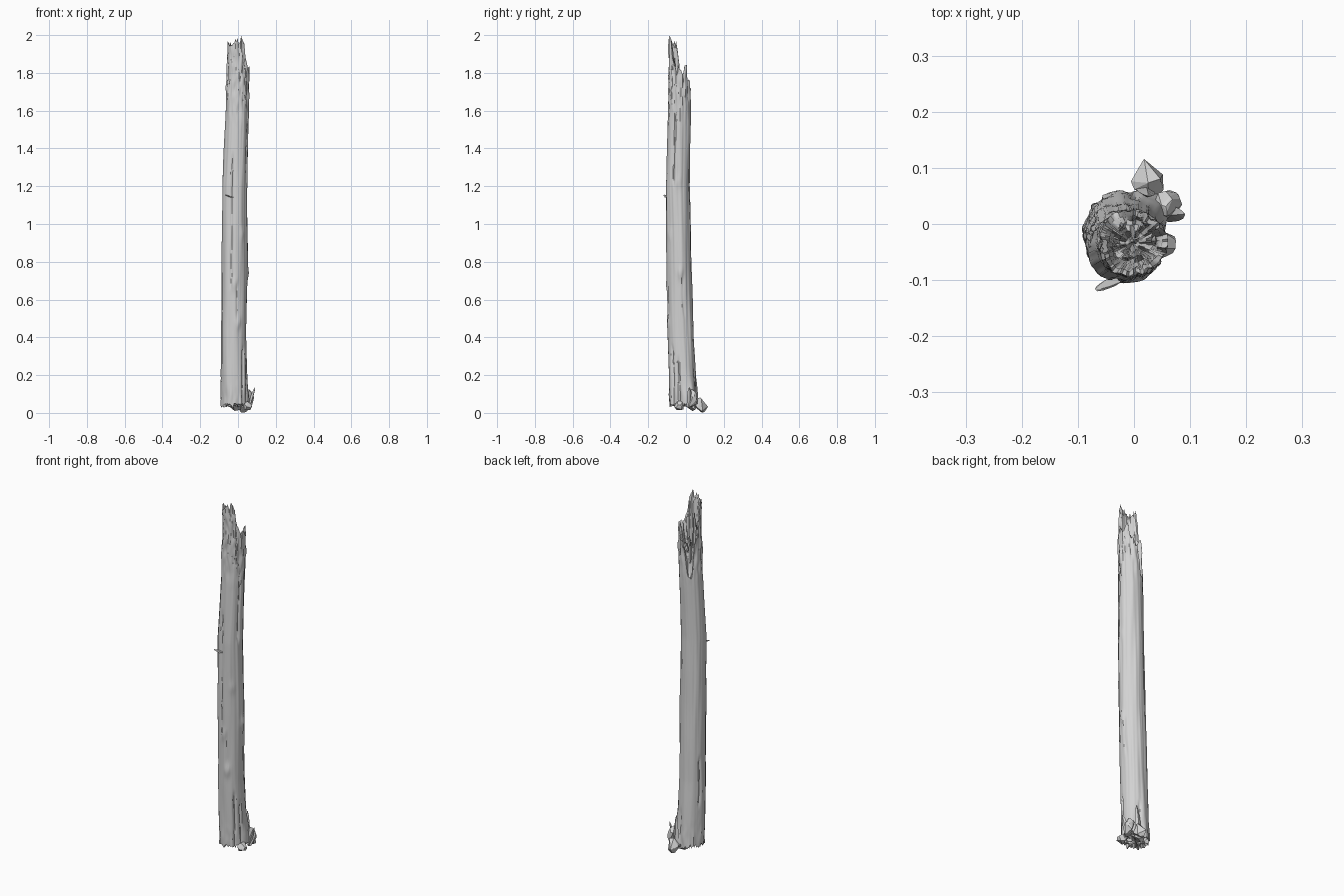
import bpy, bmesh, math, random
from mathutils import Vector, noise

random.seed(4)
cube = bpy.data.objects.get("Cube")
if cube:
    bpy.data.objects.remove(cube, do_unlink=True)

wood = bpy.data.materials.new("weathered grey wood")
wood.use_nodes = True
wood.diffuse_color = (0.65, 0.65, 0.65, 1)
wood.node_tree.nodes["Principled BSDF"].inputs["Base Color"].default_value = (0.65, 0.65, 0.65, 1)

SEGS, LEVELS = 84, 130
# height, centre x, centre y, radius x, radius y
SPINE = [(0, -.02, -.012, .07, .074), (.4, -.022, -.028, .067, .068), (.8, -.018, -.036, .067, .065),
         (1.2, -.018, -.044, .066, .063), (1.6, -.004, -.035, .061, .059),
         (1.8, 0, -.035, .059, .055), (2, -.006, -.038, .055, .052)]
# broken rim height by angle in degrees
RIM = [(0, 1.84), (25, 1.8), (40, 1.86), (62, 1.76), (90, 1.72), (112, 1.55), (130, 1.56), (145, 1.74),
       (175, 1.8), (190, 1.95), (205, 1.98), (222, 1.95), (248, 1.96), (262, 1.98), (280, 1.97),
       (298, 2), (312, 1.97), (322, 1.86), (345, 1.8), (360, 1.84)]
# angle, low end, high end, depth of the bark cracks
CRACKS = [(255, .65, 1.38, .007), (284, .45, .7, .006), (340, 1.2, 1.62, .007), (315, 0, .36, .009),
          (345, 0, .3, .008), (158, .25, .55, .007), (15, .5, .75, .004), (70, .05, .25, .006)]
# angle, height, bulge of the knots
KNOTS = [(266, .68, .006), (288, .48, .009), (2, .74, .007), (0, 1.22, .004), (310, .95, .004)]


def lookup(table, key):
    for a, b in zip(table, table[1:]):
        if key <= b[0]:
            t = (key - a[0]) / (b[0] - a[0])
            return [p + (q - p) * t for p, q in zip(a[1:], b[1:])]
    return list(table[-1][1:])


def bell(x, width):
    return math.exp(-(x / width) ** 2)


def turn(a, b):
    return (a - b + 180) % 360 - 180


def bark(deg, z):
    """Bumps, cracks, knots and root flare added to the trunk radius."""
    c, s = math.cos(math.radians(deg)), math.sin(math.radians(deg))
    d = .004 * noise.noise((c * 2, s * 2, z * 3)) + .0025 * noise.noise((c * 7, s * 7, z * 2))
    rough = min(1, max(0, (z - 1.5) / .2) + max(0, (.2 - z) / .2))
    d += rough * .008 * noise.noise((c * 4, s * 4, z * 16))
    for ang, low, high, depth in CRACKS:
        if low < z < high:
            sway = 7 * noise.noise((ang, z * 7, 0))
            fade = min(1, (z - low) / .04, (high - z) / .04)
            d -= depth * fade * bell(turn(deg, ang + sway), 5)
    for ang, height, bulge in KNOTS:
        d += bulge * bell(turn(deg, ang), 13) * bell(z - height, .032)
    d += .034 * bell(turn(deg, 35), 24) * max(0, 1 - z / .24) ** 1.5
    return d


def point(deg, z, scale=1.0):
    cx, cy, rx, ry = lookup(SPINE, z)
    d, a = bark(deg, z), math.radians(deg)
    return Vector((cx + (rx + d) * scale * math.cos(a), cy + (ry + d) * scale * math.sin(a), z))


def finish(name, bm, smooth):
    bmesh.ops.recalc_face_normals(bm, faces=bm.faces[:])
    mesh = bpy.data.meshes.new(name)
    bm.to_mesh(mesh)
    bm.free()
    obj = bpy.data.objects.new(name, mesh)
    bpy.context.collection.objects.link(obj)
    mesh.materials.append(wood)
    if smooth:
        bpy.ops.object.select_all(action='DESELECT')
        obj.select_set(True)
        bpy.context.view_layer.objects.active = obj
        bpy.ops.object.shade_smooth_by_angle(angle=math.radians(38))
    return obj


# Trunk: outer bark, folded over the splintered rim and into the broken ends
angles = [i * 360 / SEGS for i in range(SEGS)]
tops = [min(2, lookup(RIM, a)[0] + random.uniform(-.022, .012)) for a in angles]
feet = [.04 + random.uniform(-.012, .012) for a in angles]
rings = []
for scale in (.25, .5, .8):
    rings.append([point(a, .05 + random.uniform(-.02, .015), scale) for a in angles])
for k in range(LEVELS + 1):
    t = k / LEVELS
    rings.append([point(a, f + (top - f) * t) for a, f, top in zip(angles, feet, tops)])
for scale, blend in ((.84, .08), (.72, .5), (.58, .9), (.4, 1), (.2, 1)):
    ring = []
    for a, top in zip(angles, tops):
        c, s = math.cos(math.radians(a)) * scale, math.sin(math.radians(a)) * scale
        floor = 1.68 + .12 * noise.noise((c * 5, s * 5, 3))
        ring.append(point(a, top + (floor - top) * blend, scale))
    rings.append(ring)

bm = bmesh.new()
grid = [[bm.verts.new(p) for p in ring] for ring in rings]
for low, high in zip(grid, grid[1:]):
    for i in range(SEGS):
        j = (i + 1) % SEGS
        bm.faces.new((low[i], low[j], high[j], high[i]))
for ring in (grid[0], grid[-1]):
    centre = bm.verts.new(sum((v.co for v in ring), Vector()) / SEGS)
    for i in range(SEGS):
        bm.faces.new((ring[i], ring[(i + 1) % SEGS], centre))
finish("trunk", bm, True)


def chunk(name, centre, size, count=16):
    """Angular lump of broken wood."""
    bm = bmesh.new()
    for _ in range(count):
        v = Vector([random.gauss(0, 1) for _ in range(3)]).normalized()
        bm.verts.new([c + n * s for c, n, s in zip(centre, v, size)])
    hull = bmesh.ops.convex_hull(bm, input=bm.verts[:])
    loose = [v for v in bm.verts if not v.link_faces]
    bmesh.ops.delete(bm, geom=loose, context='VERTS')
    for v in bm.verts:
        v.co.z = max(0, v.co.z)
    return finish(name, bm, False)


def splinter(name, base, tip, width, thick, facing):
    """Thin pointed blade of wood, wide across its facing direction."""
    base, tip = Vector(base), Vector(tip)
    out = Vector((math.cos(math.radians(facing)), math.sin(math.radians(facing)), 0))
    side = Vector((-out.y, out.x, 0))
    bm = bmesh.new()
    for t, w in ((0, 1), (.55, .8), (.85, .5), (1, .12)):
        mid = base.lerp(tip, t)
        for sx, so in ((-1, 0), (0, 1), (1, 0), (0, -1)):
            bm.verts.new(mid + side * sx * width * w + out * so * thick * w)
    bmesh.ops.convex_hull(bm, input=bm.verts[:])
    finish(name, bm, False)


# Torn root wood at the foot
chunk("root_chunk_back", (.028, .082, .042), (.034, .036, .042), 18)
chunk("root_chunk_side", (.057, .03, .07), (.03, .034, .055), 18)
chunk("root_chunk_front", (.05, -.035, .035), (.026, .028, .028))
chunk("root_chunk_under", (.0, .02, .035), (.04, .04, .03))
splinter("root_splinter_side", (.055, .02, .03), (.09, .018, .135), .018, .01, 20)
splinter("root_splinter_back", (.02, .06, .04), (.025, .05, .2), .018, .008, 80)

# Splinters standing in the broken top
for n, (x, y, z, ang) in enumerate([(.035, -.03, 1.8, 0), (.02, 0, 1.78, 70), (-.035, -.04, 1.84, 180),
                                    (-.01, -.06, 1.88, 270), (.0, -.03, 1.76, 120), (-.02, -.005, 1.74, 140)]):
    splinter(f"top_splinter_{n + 1}", (x, y, 1.58), (x * 1.1, y, z), .014, .008, ang)

# Twig stub on the front right
splinter("twig_stub", (-.03, -.098, 1.14), (-.068, -.116, 1.155), .011, .014, 250)
